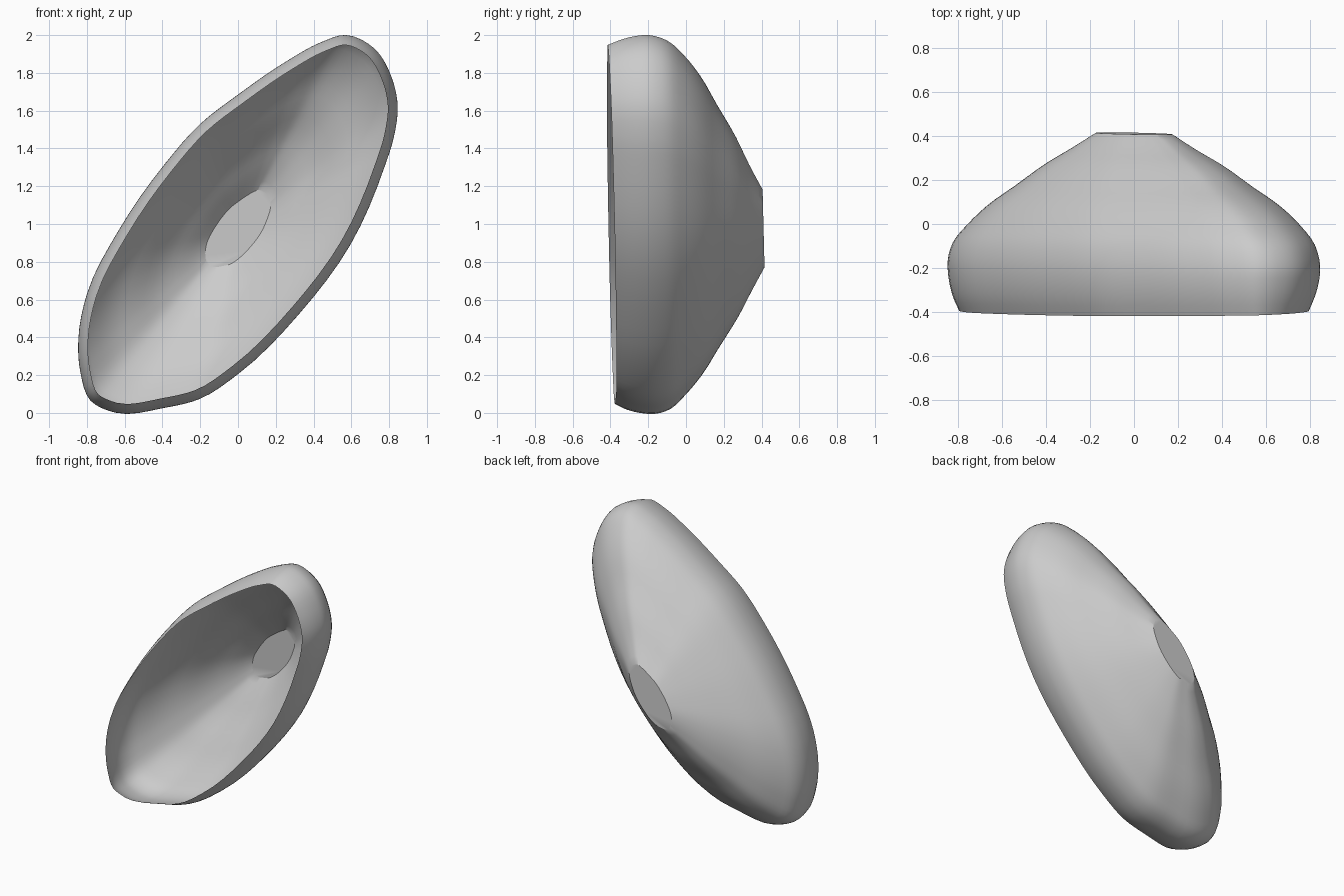
import bpy, bmesh
from mathutils import Vector

if "Cube" in bpy.data.objects:
    bpy.data.objects.remove(bpy.data.objects["Cube"])

# Outline of the widest section as (x, z), clockwise from the top
OUTLINE = [(.57, 2.0), (.72, 1.93), (.815, 1.77), (.845, 1.63), (.825, 1.46),
           (.775, 1.3), (.595, .89), (.325, .525), (0, .205), (-.2, .075),
           (-.39, .027), (-.65, .002), (-.78, .065), (-.835, .22),
           (-.845, .39), (-.80, .63), (-.63, .97), (-.39, 1.315),
           (-.2, 1.53), (0, 1.685), (.27, 1.87), (.43, 1.958)]
# Depth profile, rim to cap: (y, scale, inward offset, tilt along x, tilt along z)
PROFILE = [(-.395, 1.0, .052, .028, -.037), (-.33, 1.0, .024, .02, -.025),
           (-.26, 1.0, .006, .01, -.018), (-.18, 1.0, 0, 0, -.015),
           (-.09, .972, 0, 0, -.01), (-.01, .90, 0, 0, -.005),
           (.08, .79, 0, 0, -.005), (.17, .64, 0, 0, -.008),
           (.27, .475, 0, 0, -.012), (.34, .335, 0, 0, -.02),
           (.41, .205, 0, 0, -.025)]
CENTRE = Vector((0, .99))


def spline(pts, steps, closed):
    """Smooth curve through all points."""
    pts = [Vector(p) for p in pts]
    n, out = len(pts), []
    pick = (lambda i: pts[i % n]) if closed else (lambda i: pts[max(0, min(n - 1, i))])
    for i in range(n if closed else n - 1):
        a, b, c, d = (pick(i + k) for k in (-1, 0, 1, 2))
        # centripetal-like tangents suit uneven spacing
        h0, h1, h2 = ((q - p).length ** .5 or 1 for p, q in ((a, b), (b, c), (c, d)))
        h0, h1, h2 = h0 ** 2, h1 ** 2, h2 ** 2
        m1 = ((b - a) / h0 * h1 + (c - b) / h1 * h0) / (h0 + h1) * h1
        m2 = ((c - b) / h1 * h2 + (d - c) / h2 * h1) / (h1 + h2) * h1
        for s in range(steps):
            t = s / steps
            out.append((2*t**3 - 3*t**2 + 1) * b + (t**3 - 2*t**2 + t) * m1
                       + (3*t**2 - 2*t**3) * c + (t**3 - t**2) * m2)
    return out if closed else out + [pts[-1]]


loop = spline(OUTLINE, 4, True)
n = len(loop)
normals = []
for i in range(n):
    d = (loop[(i + 1) % n] - loop[i - 1]).normalized()
    normals.append(Vector((d.y, -d.x)))      # inward for a clockwise loop

# Thin bowl shell lofted from the rim to the flat cap
bm = bmesh.new()
rings = []
for y, scale, inset, tx, tz in spline(PROFILE, 3, False):
    ring = []
    for p, nor in zip(loop, normals):
        q = CENTRE + (p + nor * inset - CENTRE) * scale
        q.y -= .015 * max(0, (1 - scale) / .8)
        ring.append(bm.verts.new((q.x, y + tx * q.x + tz * (q.y - 1), q.y)))
    rings.append(ring)
for r0, r1 in zip(rings, rings[1:]):
    for i in range(n):
        j = (i + 1) % n
        bm.faces.new((r0[i], r0[j], r1[j], r1[i]))
bm.faces.new(rings[-1])
bmesh.ops.recalc_face_normals(bm, faces=bm.faces)
mesh = bpy.data.meshes.new("bowl_shell")
bm.to_mesh(mesh)
bm.free()

shell = bpy.data.objects.new("bowl_shell", mesh)
bpy.context.collection.objects.link(shell)
grey = bpy.data.materials.new("light_grey")
grey.diffuse_color = (.6, .6, .6, 1)
grey.use_nodes = True
grey.node_tree.nodes["Principled BSDF"].inputs["Base Color"].default_value = grey.diffuse_color
mesh.materials.append(grey)

# Smooth wall, crisp edge around the cap
bpy.context.view_layer.objects.active = shell
shell.select_set(True)
bpy.ops.object.shade_smooth_by_angle(angle=.5)
